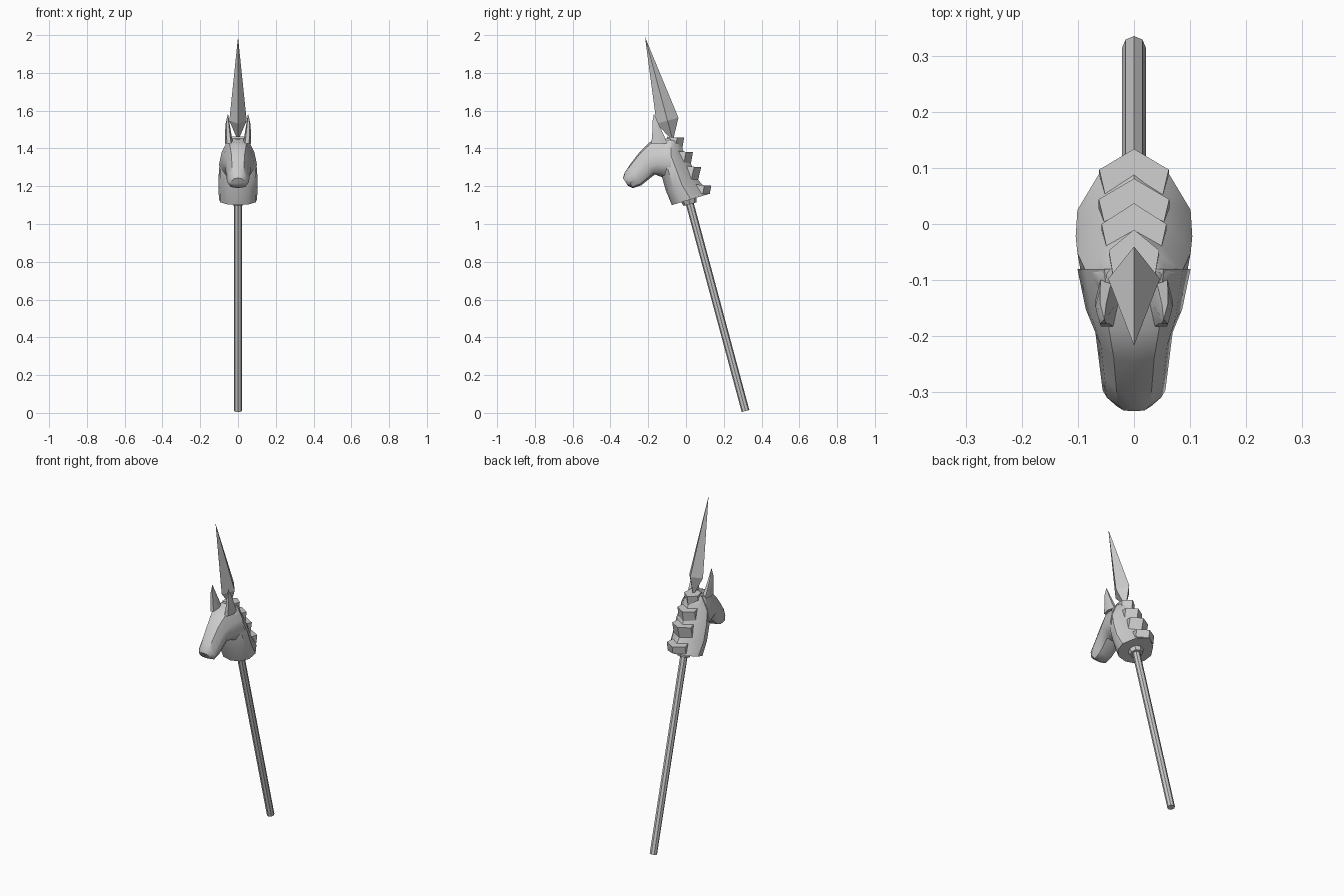
import bpy, bmesh, math
from mathutils import Vector

if "Cube" in bpy.data.objects:
    bpy.data.objects.remove(bpy.data.objects["Cube"])

AXIS = Vector((0, -0.532, 1.98)).normalized()   # shared lean of pole and horn
FOOT = Vector((0, 0.315, 0.01))


def loft(name, rings, smooth=None):
    """Skin closed rings of equal size; a one-point ring becomes a tip."""
    bm = bmesh.new()
    rows = [[bm.verts.new(p) for p in r] for r in rings]
    for a, b in zip(rows, rows[1:]):
        n = max(len(a), len(b))
        for i in range(n):
            j = (i + 1) % n
            if len(a) == 1:
                bm.faces.new((a[0], b[j], b[i]))
            elif len(b) == 1:
                bm.faces.new((a[i], a[j], b[0]))
            else:
                bm.faces.new((a[i], a[j], b[j], b[i]))
    for r in (rows[0], rows[-1]):
        if len(r) > 2:
            bm.faces.new(r)
    bmesh.ops.recalc_face_normals(bm, faces=bm.faces[:])
    me = bpy.data.meshes.new(name)
    bm.to_mesh(me)
    bm.free()
    ob = bpy.data.objects.new(name, me)
    bpy.context.collection.objects.link(ob)
    if smooth:
        bpy.ops.object.select_all(action='DESELECT')
        ob.select_set(True)
        bpy.context.view_layer.objects.active = ob
        bpy.ops.object.shade_smooth_by_angle(angle=math.radians(smooth))
    return ob


def section(p, q, w, half):
    """Symmetric ring in the plane through p and q (y, z) with half width w."""
    p, q = Vector((0, *p)), Vector((0, *q))
    right = [p.lerp(q, t) + Vector((u * w, 0, 0)) for u, t in half]
    left = [Vector((-v.x, v.y, v.z)) for v in right[1:-1]]
    return right + left[::-1]


def axis_ring(z, rx, ry, n):
    """Ring square to the leaning axis at height z."""
    c = FOOT + AXIS * ((z - FOOT.z) / AXIS.z)
    side = Vector((0, AXIS.z, -AXIS.y))
    return [c + Vector((rx * math.sin(2 * math.pi * i / n), 0, 0))
            + side * ry * math.cos(2 * math.pi * i / n) for i in range(n)]


# Pole and collar under the neck
loft("pole", [axis_ring(z, 0.021, 0.021, 8) for z in (0.01, 1.44)])
loft("pole_collar", [axis_ring(1.105, 0.035, 0.035, 8), axis_ring(1.15, 0.05, 0.05, 8)])

# Horn blade: stretched four-sided double pyramid
loft("horn", [axis_ring(1.44, 0, 0, 1), axis_ring(1.547, 0.046, 0.06, 4),
              axis_ring(1.99, 0, 0, 1)])

# Neck
neck_half = [(0, 0), (0.55, 0.06), (0.93, 0.25), (1, 0.5), (0.62, 0.82), (0, 1)]
loft("neck", [section(*r, neck_half) for r in (
    ((-0.075, 1.10), (0.125, 1.16), 0.101),
    ((-0.108, 1.18), (0.064, 1.235), 0.104),
    ((-0.13, 1.26), (0.026, 1.32), 0.101),
    ((-0.15, 1.35), (-0.018, 1.395), 0.086),
    ((-0.15, 1.42), (-0.03, 1.445), 0.062),
    ((-0.12, 1.45), (-0.06, 1.457), 0.04))], 40)

# Mane: overlapping V-shaped steps down the back of the neck
for i, (top, bottom, w) in enumerate((
        ((-0.01, 1.457), (-0.02, 1.395), 0.045),
        ((0.037, 1.382), (0.026, 1.32), 0.058),
        ((0.081, 1.303), (0.064, 1.233), 0.063),
        ((0.134, 1.205), (0.126, 1.16), 0.062))):
    def wedge(y, z):
        return [(0, y, z), (w, y - 0.037, z), (w * 0.8, y - 0.09, z + 0.005),
                (-w * 0.8, y - 0.09, z + 0.005), (-w, y - 0.037, z)]
    loft(f"mane_step_{i + 1}", [wedge(*bottom), wedge(*top)])

# Head from cheeks to muzzle
head_half = [(0, 0), (0.52, 0.05), (0.86, 0.35), (1, 0.65), (0.68, 0.93), (0, 1)]
loft("head", [section(*r, head_half) for r in (
    ((-0.08, 1.457), (-0.08, 1.235), 0.101),
    ((-0.19, 1.435), (-0.132, 1.25), 0.086),
    ((-0.245, 1.382), (-0.165, 1.262), 0.069),
    ((-0.295, 1.317), (-0.237, 1.205), 0.061),
    ((-0.325, 1.272), (-0.282, 1.19), 0.056),
    ((-0.334, 1.243), (-0.308, 1.203), 0.036))], 45)

# Ears
for side, s in (("left", 1), ("right", -1)):
    def ear_ring(x, y, z, rx, ry, tilt):
        return [(s * (x + rx * math.cos(k * math.pi / 3)),
                 y + ry * math.sin(k * math.pi / 3),
                 z - tilt * math.sin(k * math.pi / 3)) for k in range(6)]
    loft(f"ear_{side}", [ear_ring(0.048, -0.14, 1.425, 0.022, 0.05, 0.0),
                         ear_ring(0.052, -0.147, 1.475, 0.017, 0.036, 0.01),
                         ear_ring(0.055, -0.160, 1.53, 0.011, 0.021, 0.008),
                         [(s * 0.053, -0.17, 1.585)]], 50)
